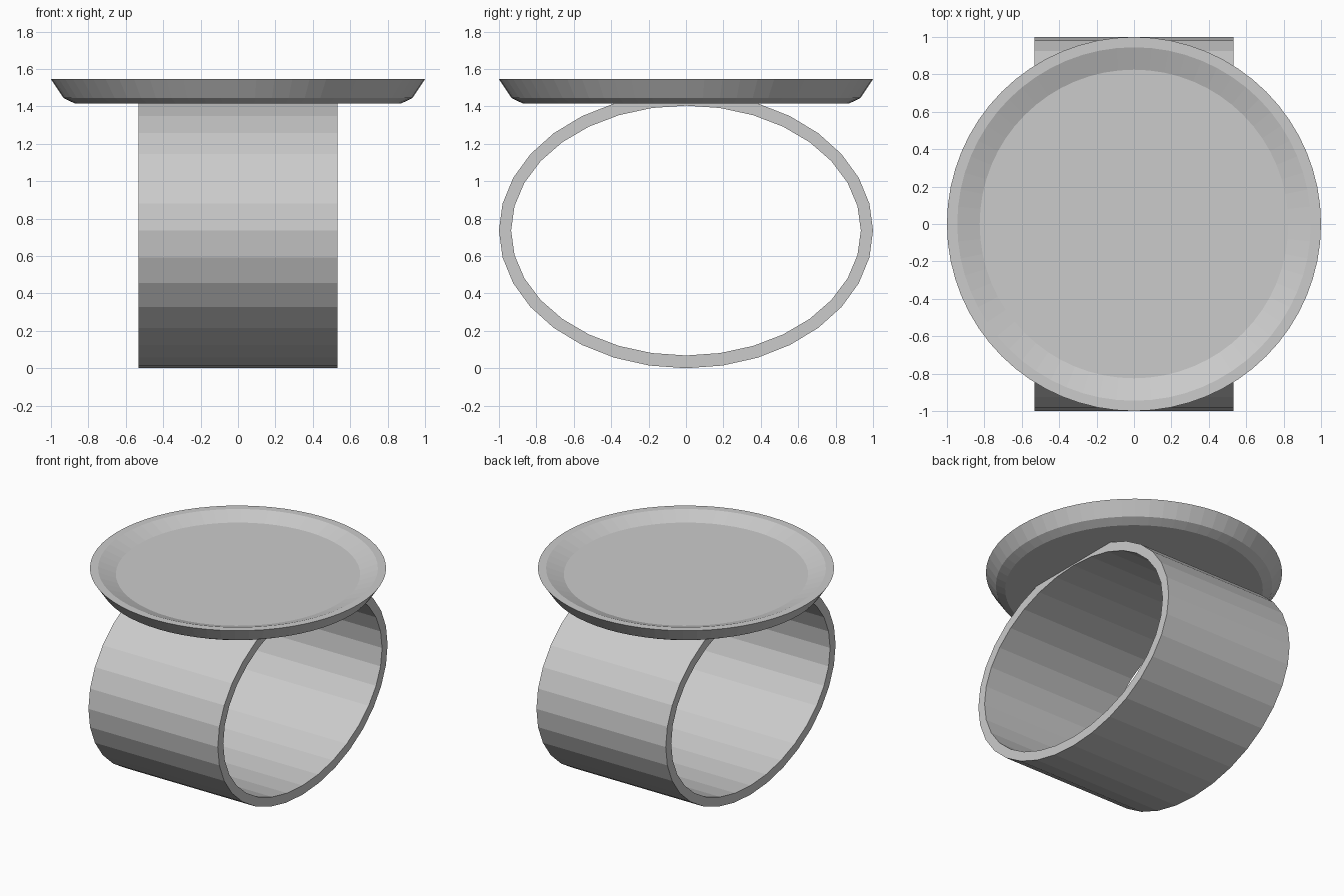
import bpy
import bmesh
from math import sin, cos, tau

if "Cube" in bpy.data.objects:
    bpy.data.objects.remove(bpy.data.objects["Cube"])


def bridge_loops(name, loops, closed=False, caps=False):
    """Skin a list of equal-sized point loops into one mesh object."""
    bm = bmesh.new()
    rings = [[bm.verts.new(p) for p in loop] for loop in loops]
    pairs = list(zip(rings, rings[1:]))
    if closed:
        pairs.append((rings[-1], rings[0]))
    for a, b in pairs:
        for i in range(len(a)):
            j = (i + 1) % len(a)
            bm.faces.new((a[i], a[j], b[j], b[i]))
    if caps:
        bm.faces.new(rings[0])
        bm.faces.new(rings[-1])
    bmesh.ops.recalc_face_normals(bm, faces=bm.faces)
    mesh = bpy.data.meshes.new(name)
    bm.to_mesh(mesh)
    bm.free()
    obj = bpy.data.objects.new(name, mesh)
    bpy.context.collection.objects.link(obj)
    return obj


def angles(n):
    return [tau * i / n for i in range(n)]


# Oval band, open along x
HALF_WIDTH, MID_Z = 0.533, 0.736


def oval(x, ry, rz):
    return [(x, ry * cos(a), MID_Z + rz * sin(a)) for a in angles(32)]


outer, inner = (1.0, 0.736), (0.935, 0.668)
bridge_loops("oval_band", [
    oval(-HALF_WIDTH, *outer), oval(HALF_WIDTH, *outer),
    oval(HALF_WIDTH, *inner), oval(-HALF_WIDTH, *inner)], closed=True)

# Shallow round tray: (radius, z) profile from underside to recessed floor
profile = [(0.87, 1.414), (0.933, 1.445), (1.0, 1.545),
           (0.945, 1.545), (0.825, 1.5)]
bridge_loops("round_tray", [
    [(r * cos(a), r * sin(a), z) for a in angles(64)]
    for r, z in profile], caps=True)
